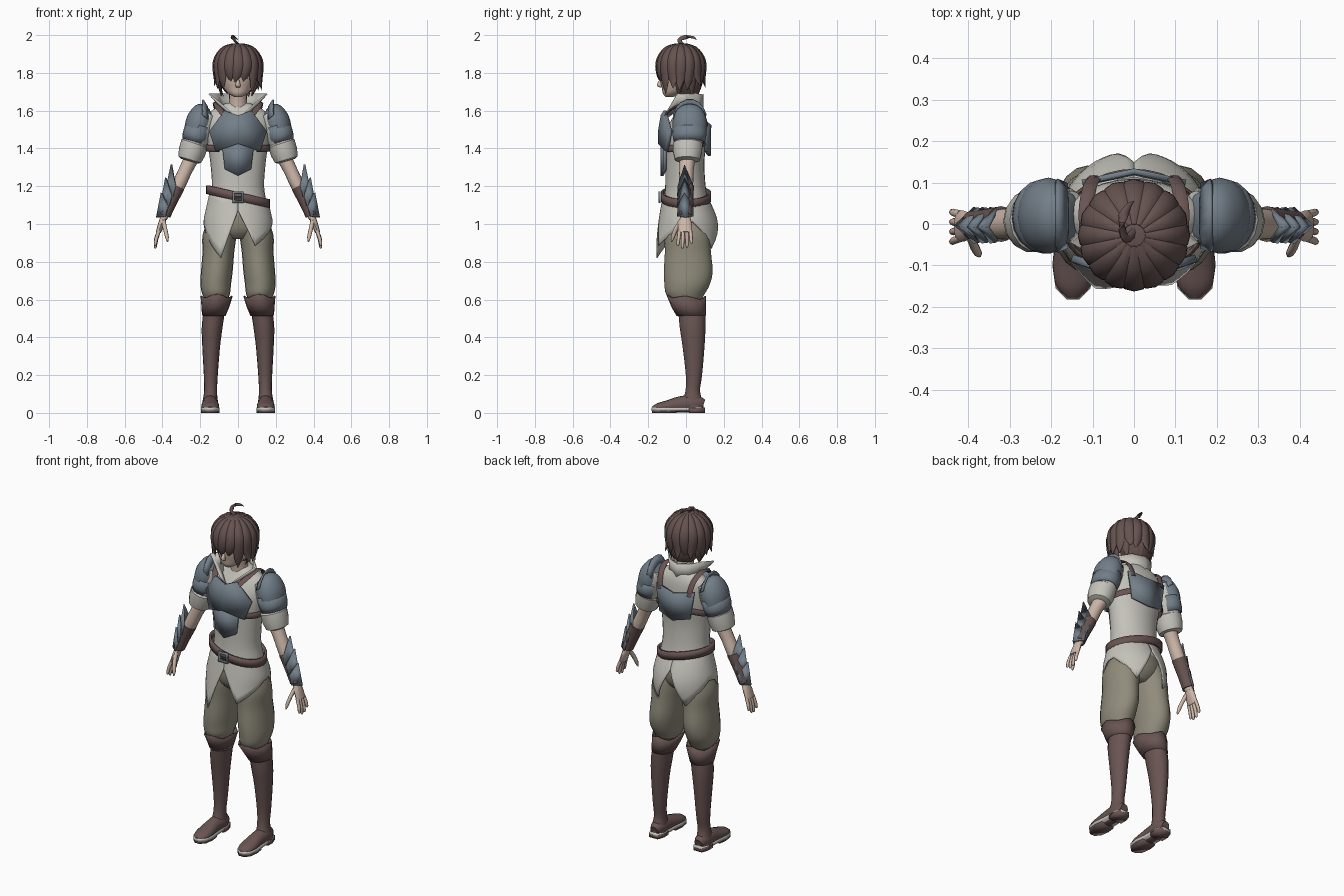
import bpy, bmesh, math, random
from mathutils import Vector as V
random.seed(4)
X, Y, Z = V((1, 0, 0)), V((0, 1, 0)), V((0, 0, 1))


def mat(name, c):
    m = bpy.data.materials.new(name)
    m.diffuse_color = (*c, 1)
    return m


SKIN = mat("skin", (.62, .48, .40))
HAIR = mat("hair", (.13, .085, .08))
CLOTH = mat("cloth", (.55, .54, .49))
PANTS = mat("trousers", (.28, .26, .20))
LEATHER = mat("leather", (.14, .09, .085))
STEEL = mat("steel", (.17, .21, .25))


def make(name, verts, faces, m, mirror=False, thick=0, angle=35):
    me = bpy.data.meshes.new(name)
    me.from_pydata([tuple(v) for v in verts], [], faces)
    bm = bmesh.new()
    bm.from_mesh(me)
    bmesh.ops.recalc_face_normals(bm, faces=bm.faces)
    bm.to_mesh(me)
    bm.free()
    ob = bpy.data.objects.new(name, me)
    bpy.context.collection.objects.link(ob)
    me.materials.append(m)
    if mirror:
        ob.modifiers.new("mirror", 'MIRROR')
    if thick:
        s = ob.modifiers.new("thickness", 'SOLIDIFY')
        s.thickness, s.offset = thick, 0
    bpy.ops.object.select_all(action='DESELECT')
    bpy.context.view_layer.objects.active = ob
    ob.select_set(True)
    bpy.ops.object.shade_smooth_by_angle(angle=math.radians(angle))
    return ob


def spline(pts, k):
    out = []
    for i in range(len(pts) - 1):
        p0, p1, p2 = pts[max(i - 1, 0)], pts[i], pts[i + 1]
        p3 = pts[min(i + 2, len(pts) - 1)]
        for j in range(k):
            t = j / k
            out.append([b + .5 * t * (c - a + t * (2 * a - 5 * b + 4 * c - d + t * (3 * (b - c) + d - a)))
                        for a, b, c, d in zip(p0, p1, p2, p3)])
    return out + [list(pts[-1])]


def tube(name, pts, m, ref=Y, flat=False, n=16, k=3, mirror=False, thick=0, angle=50):
    """Loft ellipses (x, y, z, a, b); b lies along ref, flat keeps rings level."""
    pts = spline(pts, k)
    verts, faces = [], []
    for i, p in enumerate(pts):
        c = V(p[:3])
        t = Z if flat else (V(pts[min(i + 1, len(pts) - 1)][:3]) - V(pts[max(i - 1, 0)][:3])).normalized()
        v = (ref - t * ref.dot(t)).normalized()
        u = v.cross(t)
        for j in range(n):
            w = math.tau * j / n
            verts.append(c + u * max(p[3], .001) * math.cos(w) + v * max(p[4], .001) * math.sin(w))
    for i in range(len(pts) - 1):
        for j in range(n):
            q = (j + 1) % n
            faces.append((i * n + j, i * n + q, i * n + n + q, i * n + n + j))
    if not thick:
        faces += [tuple(range(n)), tuple(range(len(verts) - n, len(verts)))]
    return make(name, verts, faces, m, mirror, thick, angle)


def sheet(name, rows, m, thick, mirror=False, closed=False):
    n = len(rows[0])
    faces = []
    for i in range(len(rows) - 1):
        for j in range(n if closed else n - 1):
            q = (j + 1) % n
            faces.append((i * n + j, i * n + q, i * n + n + q, i * n + n + j))
    return make(name, [v for r in rows for v in r], faces, m, mirror, thick)


# Head, neck and nose
tube("head", [(0, -.09, 1.672, .018, .018), (0, -.068, 1.69, .05, .054), (0, -.042, 1.72, .076, .086),
              (0, -.03, 1.76, .093, .107), (0, -.028, 1.82, .1, .115), (0, -.028, 1.88, .095, .11),
              (0, -.03, 1.93, .06, .07), (0, -.03, 1.95, .02, .02)], SKIN, flat=True, n=24)
tube("neck", [(0, .02, 1.56, .055, .055), (0, .01, 1.65, .048, .05), (0, -.005, 1.72, .048, .05)], SKIN, flat=True)
tube("nose", [(0, -.128, 1.775, .004, .006), (0, -.142, 1.735, .013, .013), (0, -.128, 1.722, .008, .008)],
     SKIN, flat=True, n=8)

# Hair: skull cap, radial locks, lower back locks, curled top strand
tube("hair_cap", [(0, -.03 + o, z, r, r) for z, r, o in ((1.79, .108, .012), (1.83, .117, .005), (1.88, .11, 0),
     (1.925, .083, 0), (1.95, .045, 0), (1.957, .005, 0))], HAIR, flat=True, n=24)
tube("hair_nape", [(0, .01, 1.69, .06, .055), (0, .008, 1.73, .09, .075), (0, 0, 1.79, .108, .092),
                   (0, 0, 1.83, .105, .09)], HAIR, flat=True)


def lock(name, deg, tip_z, width, flick, start=12, radius=.117):
    a = math.radians(deg)
    d, side = V((math.cos(a), math.sin(a), 0)), V((-math.sin(a), math.cos(a), 0))
    twist = random.uniform(-.02, .02)
    pts = []
    for s, w, h in ((0, .3, .008), (.35, .75, .016), (.7, 1, .019), (1, 1, .019)):
        ph = math.radians(start + (88 - start) * s)
        pts.append((*(V((0, -.027, 1.83)) + d * radius * math.sin(ph) + Z * .122 * math.cos(ph)), h, width * w))
    for s, r, w in ((.55, radius + flick * .15, .75), (1, radius + flick, .03)):
        c = V((0, -.027, 1.83 + (tip_z - 1.83) * s)) + d * r + side * twist * s
        pts.append((*c, .015 * w, width * w))
    tube(name, pts, HAIR, ref=side, n=8, k=3)


for i in range(16):
    deg = -90 + i * 22.5
    front = -math.sin(math.radians(deg))
    tip = 1.755 if front > .8 else 1.70 if front > .2 else 1.715
    lock("hair_lock", deg, tip + random.uniform(-.015, .02), .032, -.008 if front > .5 else random.uniform(-.01, .022))
for i in range(7):
    lock("hair_back_lock", 0 + i * 30, 1.672 + random.uniform(0, .02), .032, -.03 + .015 * (i % 2), 50, .107)
tube("hair_curl", [(.005, -.015, 1.945, .006, .012), (-.02, -.035, 1.975, .007, .012), (-.03, .005, 1.991, .007, .013),
                   (-.015, .04, 1.987, .005, .009), (0, .055, 1.975, .001, .001)], HAIR, n=8)

# Shirt body, collar, hips
tube("shirt", [(0, .0, 1.05, .155, .118), (0, 0, 1.12, .15, .117), (0, -.003, 1.2, .138, .107),
               (0, -.006, 1.32, .146, .103), (0, -.002, 1.42, .16, .108), (0, .004, 1.5, .168, .105),
               (0, .018, 1.57, .165, .085), (0, .025, 1.61, .125, .066), (0, .025, 1.64, .06, .05)],
     CLOTH, flat=True, n=28)
sheet("collar", [[(0, .088, 1.59), (.06, .065, 1.60), (.085, .015, 1.61), (.07, -.05, 1.60), (.012, -.1, 1.56)],
                 [(0, .09, 1.685), (.068, .062, 1.69), (.105, .005, 1.69), (.153, -.045, 1.69), (.05, -.1, 1.60)]],
      CLOTH, .008, True)
tube("hips", [(0, .003, 1.1, .145, .11), (0, .005, 1.02, .16, .118), (0, .005, .96, .14, .105),
              (0, .005, .92, .06, .07)], PANTS, flat=True, n=24)

# Coat tails: two pointed flaps per side, the front ones unequal
for sx, tip in ((1, .885), (-1, .82)):
    keys = [(0, 1.07), (30, tip), (84, 1.0), (102, 1.01), (150, .87), (180, 1.07)]
    rows = []
    for r in range(7):
        row = []
        for deg in range(0, 181, 6):
            for (a0, z0), (a1, z1) in zip(keys, keys[1:]):
                if a0 <= deg <= a1:
                    hem = z0 + (z1 - z0) * (deg - a0) / (a1 - a0)
            a = math.radians(deg)
            x0 = sx * math.sin(a)
            top = 1.15 - .035 * x0
            z = top + (hem - top) * r / 6
            f = (1.12 - z) / .3
            ry = .125 + .053 * f if deg < 90 else .123 + .05 * math.sin(math.pi * f * .95)
            rx = .158 + .022 * min(1, f * 3)
            row.append((x0 * rx, -math.cos(a) * ry, z))
        rows.append(row)
    sheet("coat_tail", rows, CLOTH, .006)

# Belt, slanted to one hip, and buckle
ring = [math.tau * i / 32 for i in range(32)]
sheet("belt", [[(.163 * math.cos(a), .127 * math.sin(a), 1.145 - .037 * math.cos(a) + h) for a in ring]
               for h in (-.023, .023)], LEATHER, .012, closed=True)
sheet("buckle", [[(x * s, -.14, 1.142 + z * s) for x, z in ((-1, -1), (1, -1), (1, 1), (-1, 1))]
                 for s in (.03, .019)], STEEL, .012, closed=True)
tube("belt_tongue", [(-.022, -.143, 1.142, .004, .004), (.022, -.143, 1.142, .004, .004)], STEEL, n=6, k=1)

# Breastplate, belly plate, back plate
make("breastplate", [(0, -.125, 1.575), (.07, -.11, 1.6), (.15, -.082, 1.49), (.115, -.1, 1.385),
                     (0, -.14, 1.425), (0, -.138, 1.5)], [(0, 1, 2, 5), (5, 2, 3, 4)], STEEL, True, .018)
make("belly_plate", [(0, -.128, 1.43), (.082, -.11, 1.41), (.068, -.11, 1.29), (0, -.126, 1.255)],
     [(0, 1, 2, 3)], STEEL, True, .016)
make("back_plate", [(0, .127, 1.525), (.125, .1, 1.545), (.1, .103, 1.385), (0, .124, 1.36)],
     [(0, 1, 2, 3)], STEEL, True, .014)

# Leather harness
tube("shoulder_strap", [(.075, -.108, 1.58, .006, .017), (.105, -.06, 1.618, .006, .017), (.117, .02, 1.64, .006, .017),
                        (.108, .085, 1.60, .006, .017), (.095, .112, 1.52, .006, .017)], LEATHER, ref=X, n=8, mirror=True)
tube("side_strap", [(.1, -.1, 1.40, .006, .018), (.152, -.052, 1.40, .006, .018), (.166, 0, 1.405, .006, .018),
                    (.15, .058, 1.415, .006, .018), (.1, .1, 1.43, .006, .018)], LEATHER, ref=Z, n=8, mirror=True)

# Sleeves with rolled cuffs, pauldrons with raised guard
tube("sleeve", [(.15, .02, 1.585, .04, .06), (.18, .02, 1.54, .062, .076), (.21, .017, 1.47, .066, .08),
                (.235, .012, 1.41, .062, .072)], CLOTH, mirror=True)
tube("rolled_cuff", [(.222, .01, 1.445, .055, .06), (.23, .01, 1.425, .073, .08), (.244, .008, 1.38, .072, .078),
                     (.256, .007, 1.34, .062, .068), (.258, .007, 1.333, .045, .05)], CLOTH, n=14, k=1, mirror=True, angle=30)
tube("pauldron", [(.165, .02, 1.62, .02, .03), (.18, .02, 1.60, .055, .07), (.2, .02, 1.55, .072, .09),
                  (.214, .02, 1.5, .07, .09), (.224, .02, 1.46, .062, .083)], STEEL, mirror=True)
tube("pauldron_lower_plate", [(.206, .02, 1.52, .07, .088), (.222, .018, 1.465, .07, .086),
                              (.23, .017, 1.435, .064, .08)], STEEL, k=1, mirror=True, thick=.006)
arc = [math.radians(20 + 20 * i) for i in range(8)]
sheet("pauldron_guard", [[(x, .02 - w * math.cos(a), zb + h * math.sin(a)) for a in arc]
                         for x, w, zb, h in ((.162, .08, 1.52, .1), (.187, .092, 1.535, .125))], STEEL, .009, True)

# Forearms, bracers with three pointed fins
tube("arm", [(.235, .01, 1.37, .042, .044), (.275, .003, 1.29, .036, .038), (.31, 0, 1.215, .036, .038),
             (.36, -.002, 1.11, .029, .03), (.395, -.003, 1.03, .02, .027)], SKIN, mirror=True)
tube("bracer", [(.32, 0, 1.2, .04, .043), (.36, -.002, 1.115, .036, .038), (.388, -.003, 1.045, .031, .036)],
     LEATHER, k=2, mirror=True)
for tx, tz, bx, bz in ((.352, 1.315, .39, 1.14), (.382, 1.245, .41, 1.09), (.405, 1.165, .43, 1.035)):
    make("bracer_fin", [(tx, -.008, tz), (bx, -.003, bz), (bx - .045, -.044, bz + .005), (bx - .045, .038, bz + .005),
                        (bx - .06, -.042, bz + .06), (bx - .06, .036, bz + .06)],
         [(0, 4, 2, 1), (0, 1, 3, 5)], STEEL, True, .008)

# Hands
tube("palm", [(.39, -.003, 1.045, .018, .024), (.406, -.005, 1.0, .017, .036), (.422, -.005, .955, .013, .038)],
     SKIN, n=12, mirror=True)
for i, ln in enumerate((.08, .095, .09, .07)):
    y = -.034 + .019 * i
    tube("finger", [(.418, y, .965, .01, .01), (.432, y * 1.15, .965 - ln * .5, .0095, .0095),
                    (.438, y * 1.25, .965 - ln * .9, .008, .008), (.438, y * 1.25, .965 - ln, .003, .003)],
         SKIN, n=8, k=2, mirror=True)
tube("thumb", [(.396, -.022, 1.02, .012, .014), (.386, -.052, .975, .011, .012), (.376, -.07, .93, .01, .01),
               (.373, -.077, .905, .003, .003)], SKIN, n=8, k=2, mirror=True)

# Baggy trousers
tube("trouser_leg", [(.08, .003, 1.02, .078, .108), (.098, .006, .94, .09, .12), (.104, .01, .85, .084, .122),
                     (.112, .012, .75, .084, .129), (.118, .006, .68, .081, .12), (.116, -.004, .625, .072, .1),
                     (.116, .005, .57, .045, .06)], PANTS, flat=True, n=20, mirror=True)

# Boots: shaft, flared knee cuff, foot, sole, heel
tube("boot_shaft", [(.116, .01, .6, .058, .078), (.127, .03, .53, .057, .072), (.137, .035, .45, .055, .068),
                    (.142, .04, .35, .047, .058), (.144, .042, .2, .037, .043), (.145, .036, .12, .034, .038),
                    (.147, .035, .07, .039, .05), (.148, .04, .025, .042, .055)], LEATHER, flat=True, mirror=True)
zig = [math.tau * i / 16 for i in range(16)]
sheet("boot_cuff", [[(cx + rx * math.cos(a), cy + ry * math.sin(a),
                      z + s * max(0, -math.sin(a)) + q * math.cos(4 * a)) for a in zig]
                    for z, cx, cy, rx, ry, s, q in ((.61, .113, .0, .082, .103, .012, .01),
                                                    (.56, .12, .015, .07, .088, 0, 0),
                                                    (.515, .128, .027, .059, .074, 0, 0))],
      LEATHER, .007, True, closed=True)
tube("boot_foot", [(.147, .092, .04, .03, .025), (.147, .05, .05, .045, .042), (.147, -.03, .045, .043, .042),
                   (.147, -.1, .036, .03, .048), (.147, -.15, .03, .021, .04), (.147, -.178, .025, .008, .014)],
     LEATHER, ref=X, mirror=True)
for name, pts, zc, th in (("sole", ((-.015, -.182), (-.042, -.155), (-.05, -.1), (-.043, -.03), (-.041, .06), (-.028, .1)), .02, .018),
                          ("heel", ((-.042, .015), (-.042, .06), (-.028, .1)), .0125, .025),
                          ("toe_sole", ((-.015, -.18), (-.041, -.155), (-.049, -.1), (-.043, -.05)), .01, .02)):
    outline = [(.147 + x, y, zc) for x, y in pts] + [(.147 - x, y, zc) for x, y in reversed(pts)]
    make(name, outline, [tuple(range(len(outline)))], CLOTH if name == "sole" else LEATHER, True, th)
